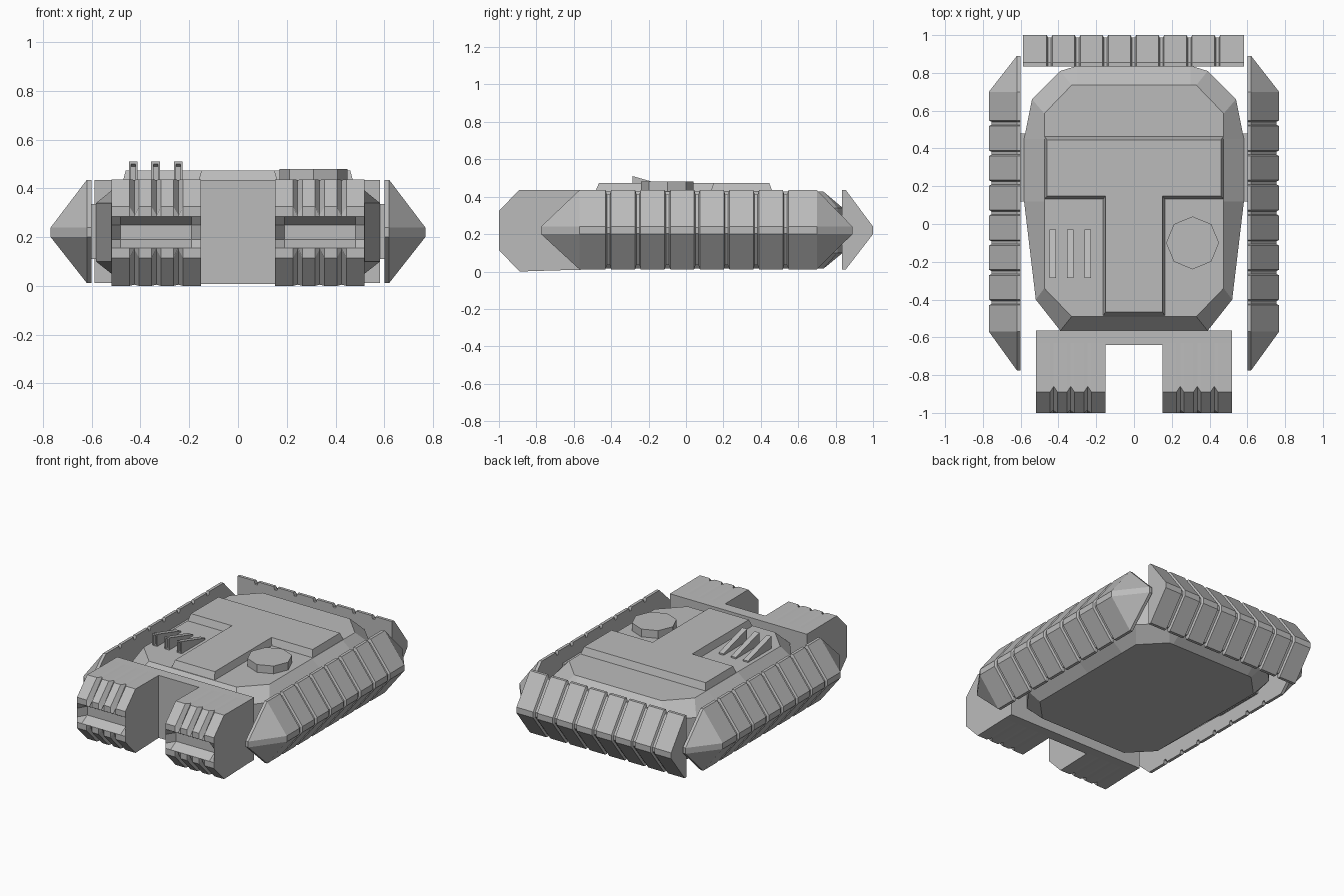
import bpy, bmesh, math

if "Cube" in bpy.data.objects:
    bpy.data.objects.remove(bpy.data.objects["Cube"])

grey = bpy.data.materials.new("plain grey")
grey.diffuse_color = (0.5, 0.5, 0.5, 1)
grey.use_nodes = True
grey.node_tree.nodes["Principled BSDF"].inputs["Base Color"].default_value = grey.diffuse_color


def finish(name, bm):
    bmesh.ops.remove_doubles(bm, verts=bm.verts, dist=0.0005)
    bmesh.ops.recalc_face_normals(bm, faces=bm.faces)
    me = bpy.data.meshes.new(name)
    bm.to_mesh(me)
    bm.free()
    me.materials.append(grey)
    ob = bpy.data.objects.new(name, me)
    bpy.context.collection.objects.link(ob)
    return ob


def loft(name, rings):
    """Skin a list of equal-length closed rings and cap both ends."""
    bm = bmesh.new()
    vs = [[bm.verts.new(p) for p in r] for r in rings]
    n = len(rings[0])
    for a, b in zip(vs, vs[1:]):
        for i in range(n):
            j = (i + 1) % n
            bm.faces.new((a[i], a[j], b[j], b[i]))
    bm.faces.new(vs[0])
    bm.faces.new(vs[-1])
    return finish(name, bm)


def box(name, x0, x1, y0, y1, z0, z1):
    return loft(name, [[(x0, y0, z), (x1, y0, z), (x1, y1, z), (x0, y1, z)]
                       for z in (z0, z1)])


def mirrored(half, z):
    """Closed outline from its right half."""
    return [(x, y, z) for x, y in half] + [(-x, y, z) for x, y in reversed(half)]


def armour(depth, groove=0.0):
    """Cross-section of a ridged armour panel: (outward, z)."""
    g = groove
    return [(0, 0.435 - g), (0.02, 0.435 - g), (depth - g * 0.6, 0.24 - g * 0.2),
            (depth - g * 0.6, 0.2 + g * 0.2), (0.02, 0.012 + g), (0, 0.012 + g)]


def groove_stations(start, end, centres, depth):
    st = [(start, armour(depth))]
    for c in centres:
        st += [(c - 0.015, armour(depth)), (c - 0.008, armour(depth, 0.022)),
               (c + 0.008, armour(depth, 0.022)), (c + 0.015, armour(depth))]
    return st + [(end, armour(depth))]


# side armour panels with pointed ends
tip = [(0, 0.24), (0.02, 0.24), (0.02, 0.24), (0.02, 0.2), (0.02, 0.2), (0, 0.2)]
side = groove_stations(-0.57, 0.7, [-0.415 + 0.158 * i for i in range(7)], 0.168)
side = [(-0.775, tip)] + side + [(0.89, tip)]
for s, label in ((1, "right"), (-1, "left")):
    loft(label + "_side_armour", [[(s * (0.6 + d), y, z) for d, z in p] for y, p in side])
    # bracket holding the side armour to the hull
    box(label + "_bracket", *sorted((s * 0.5, s * 0.602)), 0.12, 0.48, 0.11, 0.335)

# rear armour panel with square ends
rear = groove_stations(-0.588, 0.582, [-0.447 + 0.148 * i for i in range(7)], 0.165)
loft("rear_armour", [[(x, 0.835 + d, z) for d, z in p] for x, p in rear])


# front claws: toothed slopes with a recessed slot between them
def claw(recess, tooth):
    r = -1 + recess
    top = [(-0.86, 0.435), (-0.985, 0.292)] if tooth else [(-0.89, 0.437), (-1, 0.325)]
    low = [(-0.985, 0.15), (-0.86, 0.005)] if tooth else [(-1, 0.115), (-0.89, 0.0)]
    return ([(-0.63, 0.435)] + top + [(-1, 0.285), (r, 0.25), (r, 0.19), (-1, 0.155)]
            + low + [(-0.63, 0.008)])


R = 0.06
stations = [(0.152, claw(0, False)), (0.19, claw(R, False))]
for c in (0.245, 0.335, 0.425):
    stations += [(c - 0.02, claw(R, False)), (c, claw(R, True)), (c + 0.02, claw(R, False))]
stations += [(0.482, claw(R, False)), (0.518, claw(0, False))]
for s, label in ((1, "right"), (-1, "left")):
    loft(label + "_front_claw", [[(s * x, y, z) for y, z in p] for x, p in stations])
box("front_crossbar", -0.518, 0.518, -0.64, -0.565, 0.008, 0.435)

# main hull, bevelled above and below
outer = [(0.30, 0.838), (0.39, 0.81), (0.54, 0.66), (0.582, 0.45),
         (0.582, 0.12), (0.52, -0.4), (0.39, -0.565)]
inner = [(0.30, 0.735), (0.33, 0.735), (0.475, 0.585), (0.475, 0.45),
         (0.475, 0.12), (0.475, -0.34), (0.33, -0.49)]
loft("hull", [mirrored(inner, 0.015), mirrored(outer, 0.1),
              mirrored(outer, 0.34), mirrored(inner, 0.427)])

# raised T-shaped deck
deck_low = [(0.475, 0.465), (0.475, 0.13), (0.165, 0.13), (0.165, -0.488)]
deck_top = [(0.46, 0.445), (0.46, 0.148), (0.15, 0.148), (0.15, -0.465)]
loft("raised_deck", [mirrored(deck_low, 0.42), mirrored(deck_top, 0.474)])

# octagonal hatch
loft("round_hatch", [[(0.31 + 0.14 * math.cos(math.pi * k / 4),
                       -0.1 + 0.14 * math.sin(math.pi * k / 4), z) for k in range(8)]
                     for z in (0.42, 0.48)])

# three wedge vents with hollow front ends
for i, x in enumerate((-0.43, -0.338, -0.245)):
    w = 0.018
    rings = [[(x + dx * w, -0.03, z) for dx, z in ((-1, 0.42), (1, 0.42), (1, 0.437), (-1, 0.437))],
             [(x + dx * w, -0.285, z) for dx, z in ((-1, 0.42), (1, 0.42), (1, 0.51), (-1, 0.51))],
             [(x + dx * w * 0.5, -0.285, z) for dx, z in ((-1, 0.43), (1, 0.43), (1, 0.5), (-1, 0.5))],
             [(x + dx * w * 0.5, -0.265, z) for dx, z in ((-1, 0.43), (1, 0.43), (1, 0.49), (-1, 0.49))]]
    loft("wedge_vent_%d" % (i + 1), rings)
